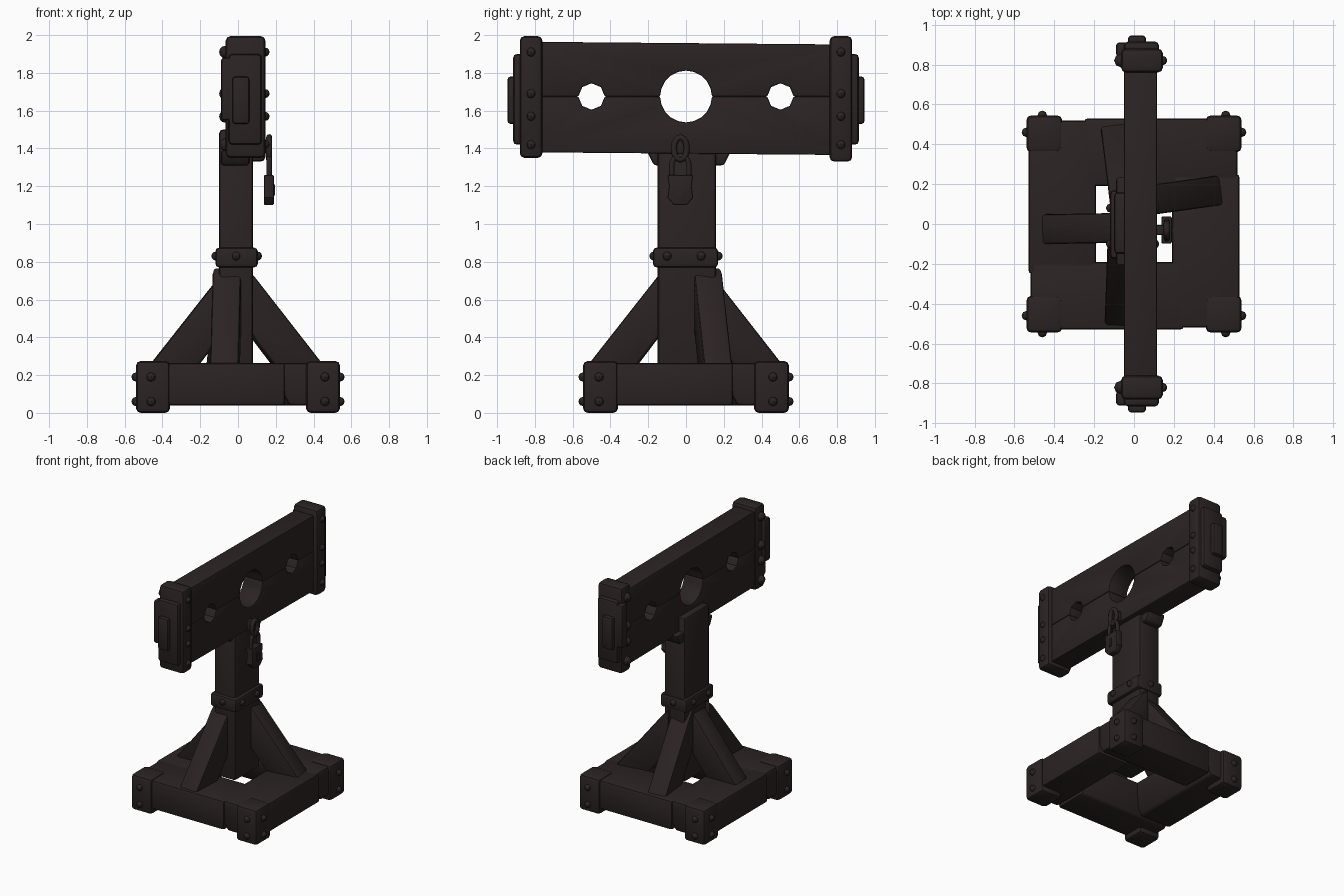
import bpy, bmesh, math
from mathutils import Matrix

if "Cube" in bpy.data.objects:
    bpy.data.objects.remove(bpy.data.objects["Cube"], do_unlink=True)

wood = bpy.data.materials.new("dark_brown")
wood.use_nodes = True
colour = (0.025, 0.017, 0.017, 1)
wood.diffuse_color = colour
wood.node_tree.nodes["Principled BSDF"].inputs["Base Color"].default_value = colour
parts = []


def add(name, data, matrix=None):
    obj = bpy.data.objects.new(name, data)
    bpy.context.scene.collection.objects.link(obj)
    data.materials.append(wood)
    if matrix:
        obj.matrix_world = matrix
    parts.append(obj)
    return obj


def prism(name, profile, lo, hi, bevel=0.015, matrix=None):
    """Extrude a (y, z) profile along x and round its sharp edges."""
    bm = bmesh.new()
    face = bm.faces.new([bm.verts.new((lo, y, z)) for y, z in profile])
    out = bmesh.ops.extrude_face_region(bm, geom=[face])
    verts = [v for v in out["geom"] if isinstance(v, bmesh.types.BMVert)]
    bmesh.ops.translate(bm, verts=verts, vec=(hi - lo, 0, 0))
    bmesh.ops.recalc_face_normals(bm, faces=bm.faces)
    if bevel:
        edges = [e for e in bm.edges if e.calc_face_angle(0) > math.radians(50)]
        bmesh.ops.bevel(bm, geom=edges, offset=bevel, segments=2,
                        profile=0.5, affect='EDGES', clamp_overlap=True)
    mesh = bpy.data.meshes.new(name)
    bm.to_mesh(mesh)
    bm.free()
    return add(name, mesh, matrix)


def box(name, x, y, z, bevel=0.015):
    return prism(name, [(y[0], z[0]), (y[1], z[0]), (y[1], z[1]), (y[0], z[1])],
                 x[0], x[1], bevel)


def bolt(name, x, y, z, r=0.024):
    bm = bmesh.new()
    bmesh.ops.create_uvsphere(bm, u_segments=8, v_segments=6, radius=r)
    mesh = bpy.data.meshes.new(name)
    bm.to_mesh(mesh)
    bm.free()
    add(name, mesh, Matrix.Translation((x, y, z)))


def tube(name, points, r, cyclic=False):
    curve = bpy.data.curves.new(name, 'CURVE')
    curve.dimensions = '3D'
    curve.bevel_depth = r
    curve.bevel_resolution = 2
    curve.use_fill_caps = True
    spline = curve.splines.new('POLY')
    spline.points.add(len(points) - 1)
    for p, co in zip(spline.points, points):
        p.co = (*co, 1)
    spline.use_cyclic_u = cyclic
    add(name, curve)


# Base: four beams laid head to tail around a square opening
beam = [(-0.53, 0.04), (-0.27, 0.04), (-0.19, 0.2), (-0.19, 0.265), (-0.53, 0.265)]
for i in range(4):
    prism(f"base_beam_{i + 1}", beam, -0.52, 0.25, 0.018,
          Matrix.Rotation(i * math.pi / 2, 4, 'Z'))

# Iron corner shoes with bolts on the outer faces
for sx in (-1, 1):
    for sy in (-1, 1):
        box("corner_shoe", sorted((sx * 0.36, sx * 0.54)),
            sorted((sy * 0.36, sy * 0.545)), (0, 0.275), 0.025)
        for z in (0.06, 0.19):
            bolt("shoe_bolt", sx * 0.54, sy * 0.46, z)
            bolt("shoe_bolt", sx * 0.46, sy * 0.545, z)

# Upright post with its iron collar and shoulder
box("post", (-0.1, 0.08), (-0.15, 0.16), (0.23, 1.5), 0.02)
box("post_collar", (-0.12, 0.105), (-0.175, 0.17), (0.77, 0.875), 0.02)
for s in (-1, 1):
    bolt("collar_bolt", s * 0.11 - 0.007, 0.08, 0.83)
    bolt("collar_bolt", s * 0.11 - 0.007, -0.1, 0.83)
    bolt("collar_bolt", -0.01, s * 0.17, 0.83)
shoulder = [(-0.17, 1.31), (0.2, 1.31), (0.24, 1.39), (-0.21, 1.39)]
prism("post_shoulder", shoulder, -0.09, 0.06)

# Diagonal braces: anchor x, anchor y, heading in degrees
brace = [(-0.05, 0.77), (-0.05, 0.46), (0.11, 0.25), (0.37, 0.25), (0.0, 0.72)]
for name, x, y, heading in (("left_brace", 0.08, 0.12, -82), ("right_brace", -0.1, -0.02, 91),
                            ("front_brace", -0.06, -0.15, 178), ("back_brace", -0.05, 0.14, 7)):
    prism(name, brace, -0.075, 0.075, 0.015,
          Matrix.Translation((x, y, 0)) @ Matrix.Rotation(math.radians(heading), 4, 'Z'))

# Board: two halves with half-round cut-outs meeting at the seam
SEAM = 1.675
HOLES = ((-0.5, 0.07, 4), (0, 0.137, 10), (0.5, 0.07, 4))


def board_half(name, side, left_z, right_z):
    pts = [(-0.87, left_z), (-0.87, SEAM)]
    for y, r, n in HOLES:
        for i in range(n + 1):
            a = math.pi * i / n
            pts.append((y - r * math.cos(a), SEAM + side * r * math.sin(a)))
    pts += [(0.87, SEAM), (0.87, right_z)]
    prism(name, pts, -0.05, 0.115, 0.008)


board_half("upper_board", 1, 1.965, 1.95)
board_half("lower_board", -1, 1.38, 1.365)

# Iron end bands, end caps and hasps
for s, low in ((-1, 1.35), (1, 1.33)):
    box("end_band", (-0.065, 0.145), sorted((s * 0.76, s * 0.88)), (low, 1.995), 0.025)
    box("end_cap", (-0.05, 0.125), sorted((s * 0.86, s * 0.915)), (1.42, 1.9), 0.02)
    box("end_hasp", (-0.03, 0.06), sorted((s * 0.9, s * 0.945)), (1.53, 1.78), 0.015)
    box("end_hinge", (-0.09, 0.0), sorted((s * 0.84, s * 0.91)), (1.55, 1.88), 0.015)
    for z in (1.42, 1.57, 1.69, 1.91):
        bolt("band_bolt", 0.143, s * 0.82, z)
        bolt("band_bolt", -0.066, s * 0.82, z, 0.034)

# Hasp strap and padlock hanging on the front of the board
LOCK = -0.03
box("lock_staple", (0.1, 0.15), (LOCK - 0.025, LOCK + 0.025), (1.37, 1.45), 0.008)
ring = [(0.165, LOCK + 0.035 * math.cos(a), 1.4 + 0.06 * math.sin(a))
        for a in (i * math.pi / 6 for i in range(12))]
tube("lock_ring", ring, 0.016, True)
arc = [(0.165, LOCK + 0.045 * math.cos(a), 1.315 + 0.045 * math.sin(a))
       for a in (i * math.pi / 8 for i in range(9))]
tube("shackle", [(0.165, LOCK + 0.045, 1.24)] + arc + [(0.165, LOCK - 0.045, 1.24)], 0.014)
body = [(-0.035, 1.1), (0.035, 1.1), (0.068, 1.14), (0.06, 1.2), (0.068, 1.26),
        (-0.068, 1.26), (-0.06, 1.2), (-0.068, 1.14)]
prism("padlock_body", [(y + LOCK, z) for y, z in body], 0.137, 0.19, 0.008)
box("keyhole_plate", (0.188, 0.196), (LOCK - 0.012, LOCK + 0.012), (1.15, 1.21), 0)

# Smooth shading that keeps the hard edges
bpy.ops.object.select_all(action='DESELECT')
for obj in parts:
    if obj.type == 'MESH':
        obj.select_set(True)
        bpy.context.view_layer.objects.active = obj
bpy.ops.object.shade_smooth_by_angle(angle=math.radians(40))
